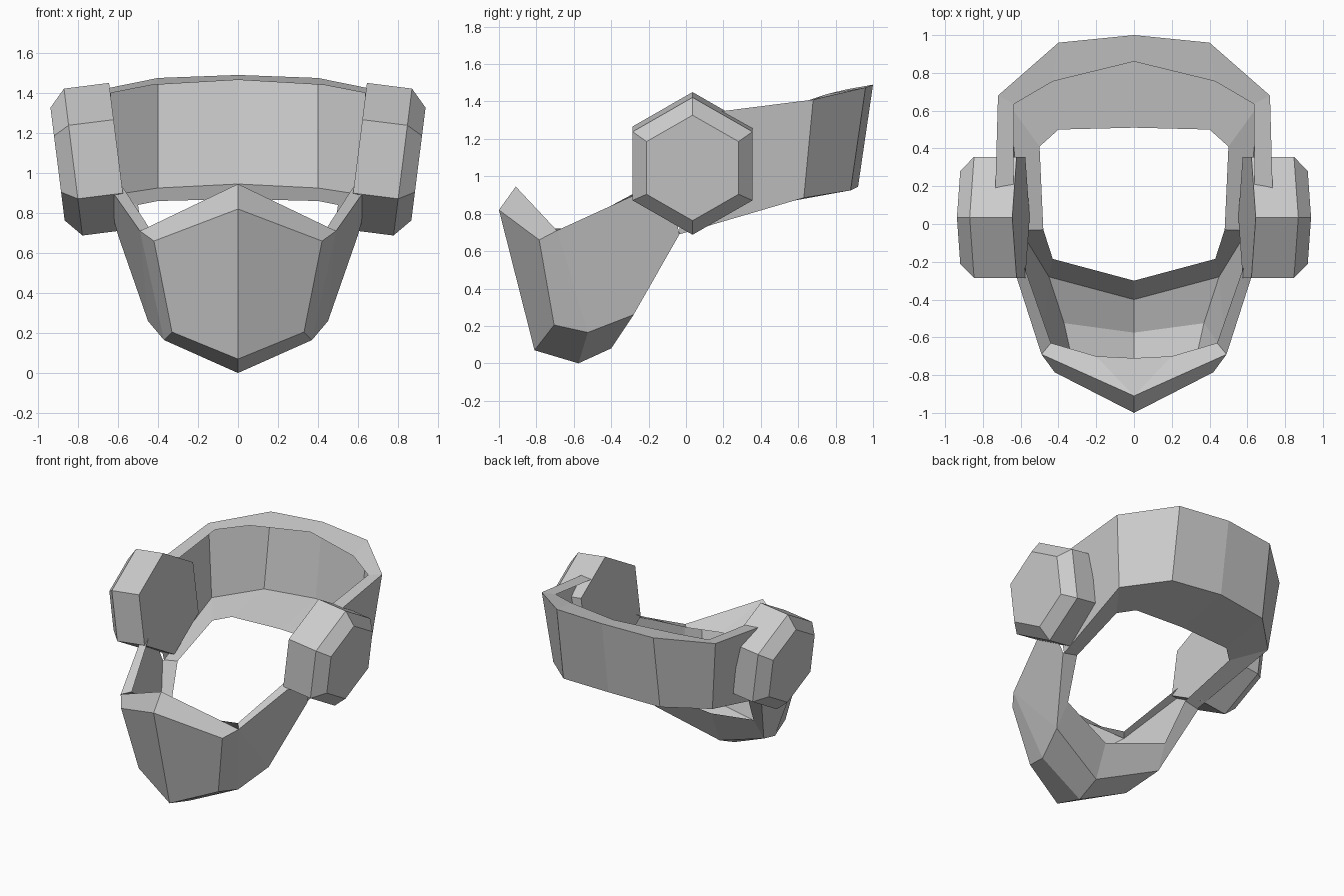
import bpy, bmesh
from math import sin, cos, pi
from mathutils import Vector

if "Cube" in bpy.data.objects:
    bpy.data.objects.remove(bpy.data.objects["Cube"])


def mirrored_object(name, verts, faces):
    """Build the +x half from points and faces, then mirror it across x = 0."""
    bm = bmesh.new()
    vs = [bm.verts.new(v) for v in verts]
    for f in faces:
        bm.faces.new([vs[i] for i in f])
    bmesh.ops.recalc_face_normals(bm, faces=bm.faces)
    mesh = bpy.data.meshes.new(name)
    bm.to_mesh(mesh)
    bm.free()
    ob = bpy.data.objects.new(name, mesh)
    bpy.context.collection.objects.link(ob)
    mod = ob.modifiers.new("mirror", 'MIRROR')
    mod.merge_threshold = 0.001
    return ob


def strip_faces(rows, cols):
    return [(r * cols + c, r * cols + c + 1, (r + 1) * cols + c + 1, (r + 1) * cols + c)
            for r in range(rows - 1) for c in range(cols - 1)]


# Back band: thin C-channel (top lip, wall, bottom lip) running back centre to ear
band_rows = [
    [(0, .86, 1.465), (.43, .755, 1.44), (.635, .635, 1.40), (.64, -.03, 1.32)],
    [(0, 1.0, 1.49), (.40, .96, 1.475), (.72, .68, 1.41), (.74, -.03, 1.32)],
    [(0, .92, .945), (.40, .88, .925), (.66, .63, .885), (.59, -.035, .69)],
    [(0, .51, .87), (.40, .50, .86), (.50, .41, .84), (.48, -.03, .71)],
]
mirrored_object("back_band", sum(band_rows, []), strip_faces(4, 4))

# Jaw guard: thin folded shell with an inward top flap and a rear lip
P = {
    "flap_c": (0, -.71, .72), "flap_m": (.20, -.70, .72),
    "flap_s": (.44, -.63, .72), "flap_e": (.59, -.20, .95),
    "rim_c": (0, -.91, .945), "rim_s": (.49, -.69, .71), "rim_e": (.68, -.10, .98),
    "top_c": (0, -1.0, .82), "top_s": (.42, -.785, .66),
    "chin_c": (0, -.81, .07), "chin_s": (.33, -.705, .205),
    "base_c": (0, -.575, 0), "base_s": (.37, -.525, .165),
    "back_c": (0, -.40, .08), "back_s": (.45, -.28, .26), "back_e": (.60, -.035, .69),
    "lip_c": (0, -.30, .32), "lip_s": (.43, -.185, .43), "lip_e": (.48, -.03, .71),
}
F = ["flap_c flap_m rim_c", "flap_m flap_s rim_s rim_c", "flap_s flap_e rim_e rim_s",
     "rim_c rim_s top_s top_c", "top_c top_s chin_s chin_c",
     "top_s rim_s base_s chin_s", "chin_c chin_s base_s base_c",
     "base_c base_s back_s back_c", "rim_s back_s base_s",
     "rim_s rim_e back_e back_s",
     "back_c back_s lip_s lip_c", "back_s back_e lip_e lip_s"]
keys = list(P)
mirrored_object("jaw_guard", list(P.values()),
                [[keys.index(k) for k in f.split()] for f in F])

# Ear caps: tilted six-sided drums with a bevelled outer face
tilt = 0.125
axis = Vector((cos(tilt), 0, -sin(tilt)))
up = Vector((sin(tilt), 0, cos(tilt)))
side = Vector((0, 1, 0))
inner = Vector((.5985, .035, 1.083))
cap_verts = []
for depth, radius in ((0, .37), (.227, .37), (.306, .284)):
    for i in range(6):
        a = i * pi / 3
        cap_verts.append(inner + axis * depth + (up * cos(a) + side * sin(a)) * radius)
cap_faces = [(r * 6 + i, r * 6 + (i + 1) % 6, r * 6 + 6 + (i + 1) % 6, r * 6 + 6 + i)
             for r in range(2) for i in range(6)]
cap_faces += [tuple(range(6)), tuple(range(12, 18))]
mirrored_object("ear_caps", cap_verts, cap_faces)
